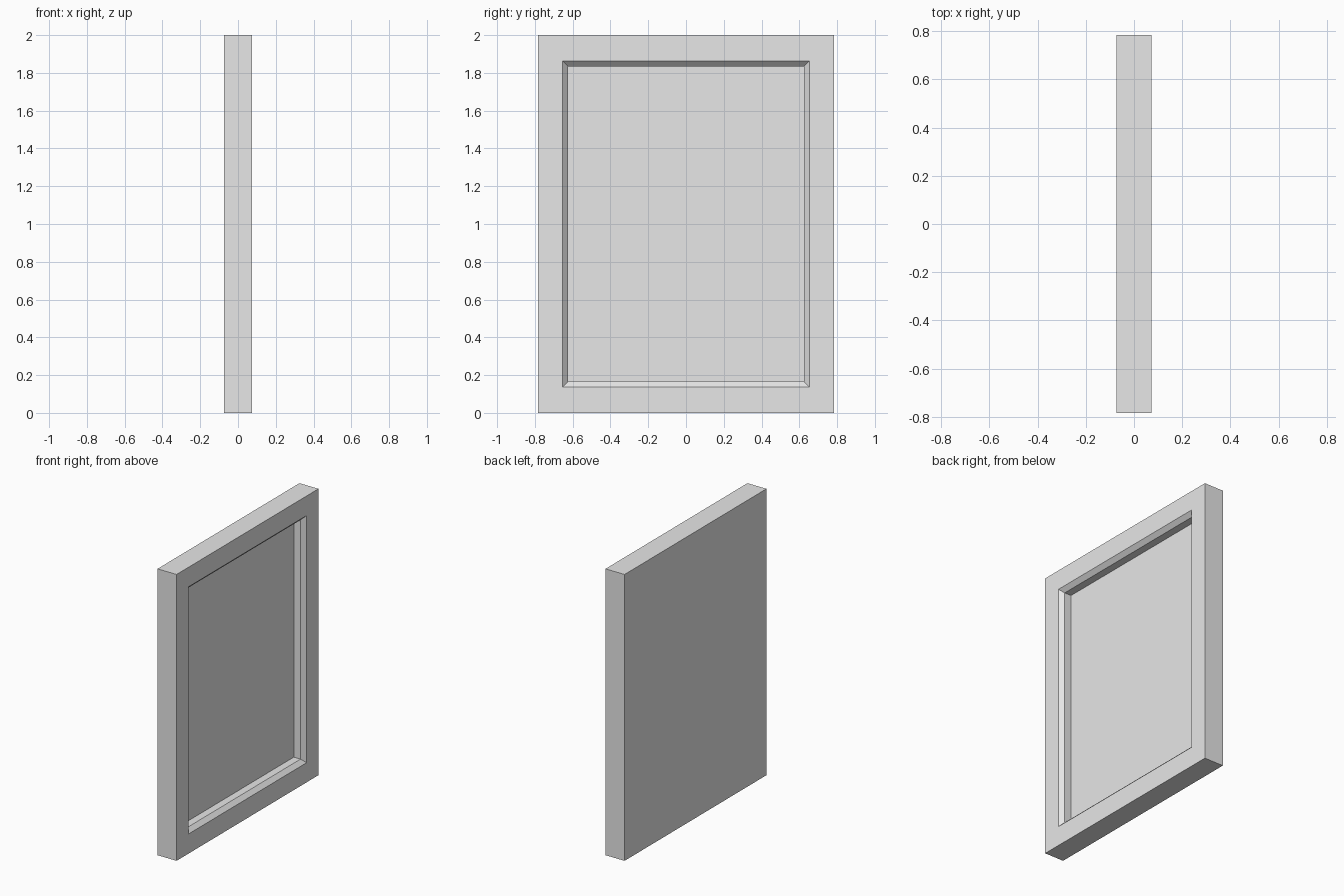
import bpy
import bmesh

default_cube = bpy.data.objects.get("Cube")
if default_cube:
    bpy.data.objects.remove(default_cube, do_unlink=True)

# Single grey finish
grey = bpy.data.materials.new("light_grey")
grey.use_nodes = True
colour = (0.8, 0.8, 0.8, 1.0)
grey.diffuse_color = colour
grey.node_tree.nodes["Principled BSDF"].inputs["Base Color"].default_value = colour

HALF_X, HALF_Y, HALF_Z = 0.0735, 0.783, 1.0
BORDER_Y, BORDER_Z = 0.13, 0.137   # flat face of the frame
BEVEL, REBATE = 0.028, 0.052       # chamfer, then straight wall

bm = bmesh.new()


def ring(x, inset_y, inset_z):
    """Rectangle of vertices facing +x, inset from the outer edge."""
    y, z = HALF_Y - inset_y, HALF_Z - inset_z
    corners = [(-y, -z), (y, -z), (y, z), (-y, z)]
    return [bm.verts.new((x, cy, cz + HALF_Z)) for cy, cz in corners]


# Profile from the back, round the outer edge, down the chamfer to the panel
inner_y, inner_z = BORDER_Y + BEVEL, BORDER_Z + BEVEL
rings = [
    ring(-HALF_X, 0, 0),
    ring(HALF_X, 0, 0),
    ring(HALF_X, BORDER_Y, BORDER_Z),
    ring(HALF_X - BEVEL, inner_y, inner_z),
    ring(HALF_X - BEVEL - REBATE, inner_y, inner_z),
]
for a, b in zip(rings, rings[1:]):
    for i in range(4):
        j = (i + 1) % 4
        bm.faces.new((a[i], a[j], b[j], b[i]))

# Solid back and recessed panel
bm.faces.new(rings[0][::-1])
bm.faces.new(rings[-1])
bmesh.ops.recalc_face_normals(bm, faces=bm.faces)

mesh = bpy.data.meshes.new("framed_panel")
bm.to_mesh(mesh)
bm.free()
mesh.materials.append(grey)
panel = bpy.data.objects.new("framed_panel", mesh)
bpy.context.collection.objects.link(panel)
